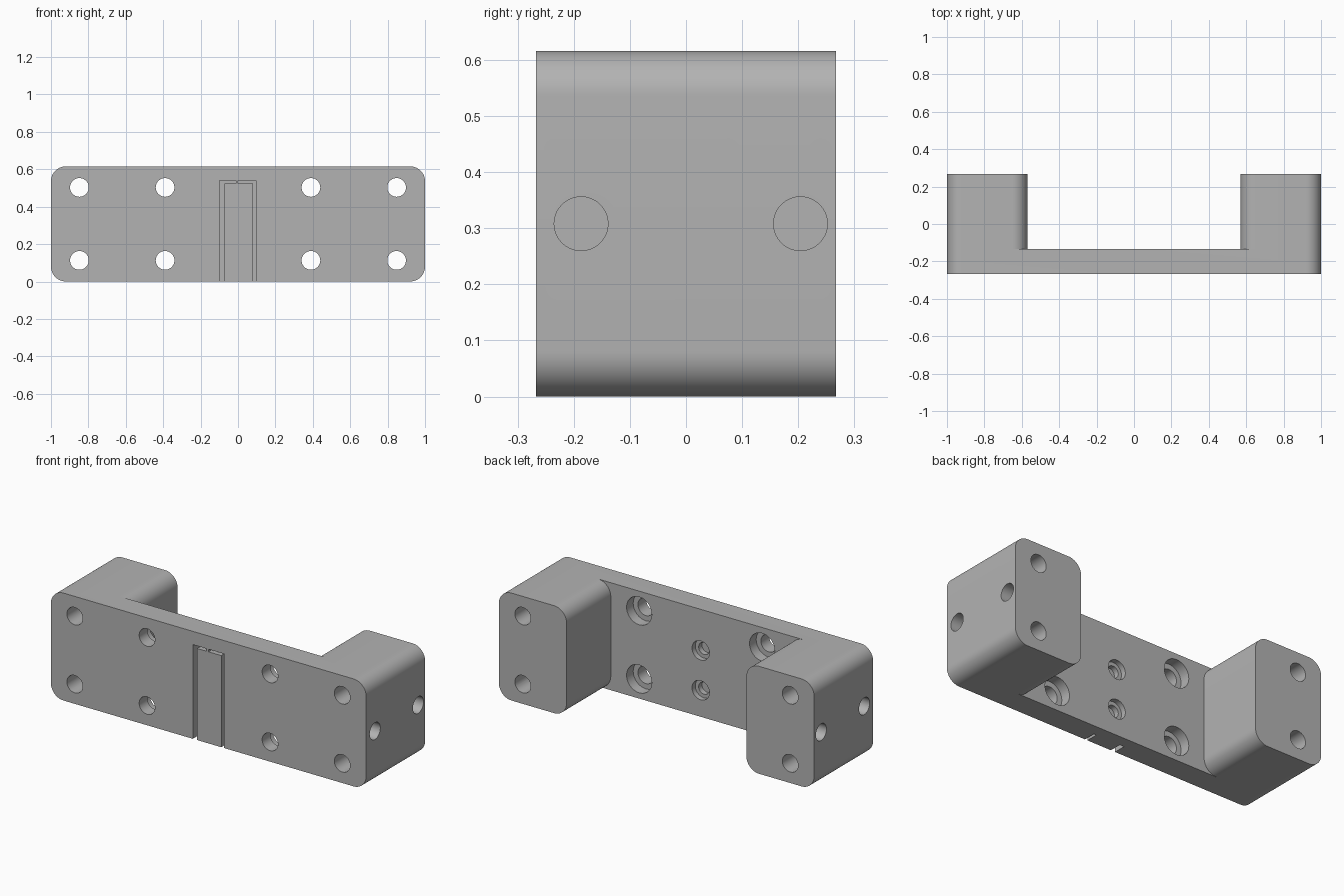
import bpy, bmesh, math
from mathutils import Matrix, Vector

if "Cube" in bpy.data.objects:
    bpy.data.objects.remove(bpy.data.objects["Cube"])

WIDTH, HEIGHT, DEPTH = 2.0, 0.616, 0.534
FRONT, BACK = -DEPTH / 2, DEPTH / 2
PLATE_BACK = -0.133
INNER = 0.57
RADIUS = 0.08
MID = HEIGHT / 2

grey = bpy.data.materials.new("plain grey")
grey.use_nodes = True
colour = (0.45, 0.45, 0.45, 1)
grey.diffuse_color = colour
grey.node_tree.nodes["Principled BSDF"].inputs["Base Color"].default_value = colour


def add_object(name, bm):
    bmesh.ops.recalc_face_normals(bm, faces=bm.faces)
    mesh = bpy.data.meshes.new(name)
    bm.to_mesh(mesh)
    bm.free()
    mesh.materials.append(grey)
    obj = bpy.data.objects.new(name, mesh)
    bpy.context.collection.objects.link(obj)
    return obj


def prism(name, outline, y0, y1):
    """Extrude an x-z outline from y0 to y1."""
    bm = bmesh.new()
    face = bm.faces.new([bm.verts.new((x, y0, z)) for x, z in outline])
    extruded = bmesh.ops.extrude_face_region(bm, geom=[face])["geom"]
    verts = [v for v in extruded if isinstance(v, bmesh.types.BMVert)]
    bmesh.ops.translate(bm, verts=verts, vec=(0, y1 - y0, 0))
    return add_object(name, bm)


def cylinder(name, start, end, radius):
    start, end = Vector(start), Vector(end)
    axis = end - start
    turn = axis.to_track_quat("Z", "Y").to_matrix().to_4x4()
    bm = bmesh.new()
    bmesh.ops.create_cone(bm, cap_ends=True, segments=40, radius1=radius,
                          radius2=radius, depth=axis.length,
                          matrix=Matrix.Translation((start + end) / 2) @ turn)
    return add_object(name, bm)


def arc(cx, cz, start, end, steps=12):
    angles = [math.radians(start + (end - start) * i / steps) for i in range(steps + 1)]
    return [(cx + RADIUS * math.cos(a), cz + RADIUS * math.sin(a)) for a in angles]


def cut(cutter):
    cutter.hide_render = True
    mod = bracket.modifiers.new("cut", "BOOLEAN")
    mod.operation = "DIFFERENCE"
    mod.solver = "EXACT"
    mod.object = cutter
    bpy.context.view_layer.objects.active = bracket
    bpy.ops.object.modifier_apply(modifier=mod.name)
    bpy.data.objects.remove(cutter)


# Solid body with rounded long edges
side, top = WIDTH / 2 - RADIUS, HEIGHT - RADIUS
bracket = prism("mounting_bracket",
                arc(side, top, 0, 90) + arc(-side, top, 90, 180)
                + arc(-side, RADIUS, 180, 270) + arc(side, RADIUS, 270, 360),
                FRONT, BACK)

# Open middle, flared so the inner edges of the end blocks are rounded
flare = INNER + RADIUS
upper = arc(flare, top, 180, 90) + [(flare, HEIGHT + 0.1)]
right_side = [(x, HEIGHT - z) for x, z in reversed(upper)] + upper
left_side = [(-x, z) for x, z in reversed(right_side)]
cut(prism("middle_cutter", right_side + left_side, PLATE_BACK, BACK + 0.1))

# Bolt holes through the end blocks, counterbored holes through the plate
for x in (-0.848, -0.39, 0.39, 0.848):
    for z in (MID - 0.195, MID + 0.195):
        cut(cylinder("bolt_cutter", (x, FRONT - 0.1, z), (x, BACK + 0.1, z), 0.05))
        if abs(x) < INNER:
            cut(cylinder("bore_cutter", (x, PLATE_BACK - 0.06, z),
                         (x, PLATE_BACK + 0.1, z), 0.08))

# Small stepped blind holes in the back of the plate
for z in (0.152, 0.38):
    for radius, depth in ((0.055, 0.03), (0.034, 0.06)):
        cut(cylinder("small_cutter", (0, PLATE_BACK - depth, z),
                     (0, PLATE_BACK + 0.1, z), radius))

# Blind holes in both ends
for s in (-1, 1):
    for y in (-0.187, 0.204):
        cut(cylinder("end_cutter", (s * 0.72, y, MID), (s * 1.1, y, MID), 0.048))

# Grooves outlining the front tongue, with a narrow bridge at the top
for outer, inner, bridge in ((-0.1, -0.073, -0.012), (0.097, 0.081, 0)):
    cut(prism("groove_cutter",
              [(outer, -0.1), (outer, 0.54), (bridge, 0.54),
               (bridge, 0.525), (inner, 0.525), (inner, -0.1)],
              FRONT - 0.1, FRONT + 0.07))

bpy.ops.object.select_all(action="DESELECT")
bracket.select_set(True)
bpy.context.view_layer.objects.active = bracket
bpy.ops.object.shade_smooth_by_angle(angle=math.radians(30))
